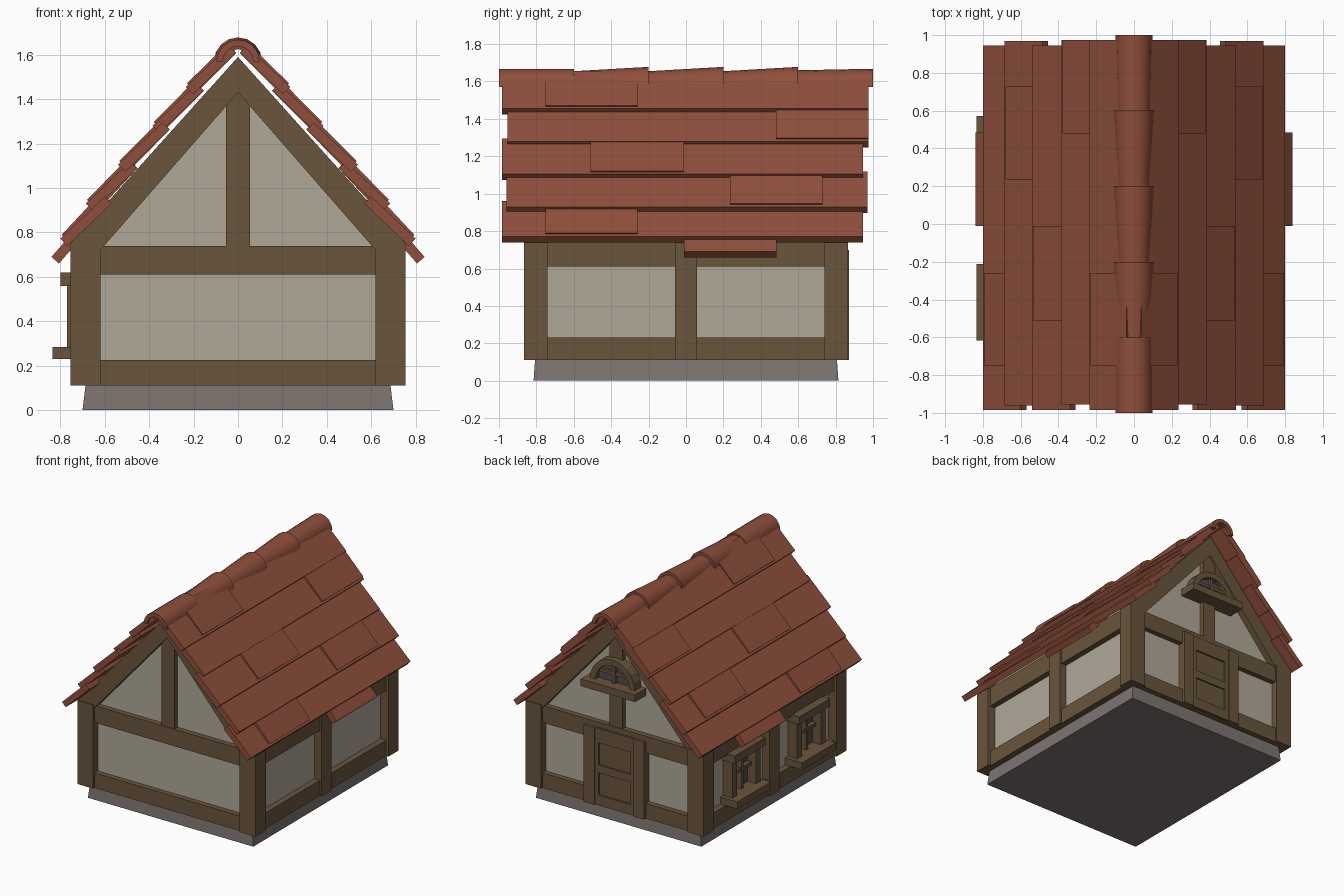
import bpy, bmesh, math

if "Cube" in bpy.data.objects:
    bpy.data.objects.remove(bpy.data.objects["Cube"])


def material(name, hexcode):
    m = bpy.data.materials.new(name)
    srgb = [int(hexcode[i:i + 2], 16) / 255 for i in (0, 2, 4)]
    m.diffuse_color = [((c + 0.055) / 1.055) ** 2.4 for c in srgb] + [1]
    m.use_nodes = True
    m.node_tree.nodes["Principled BSDF"].inputs["Base Color"].default_value = m.diffuse_color
    return m


WOOD = material("brown timber", "6a553c")
PLASTER = material("pale plaster", "b0a898")
ROOF = material("red roof tile", "8f4f3c")
STONE = material("grey stone", "7d7471")
GLASS = material("dark glass", "514c50")


def prism(bm, pts, y0, y1, s=1):
    """Extrude an xz outline from y0 to y1, mirrored in x when s = -1."""
    a = [bm.verts.new((s * x, y0, z)) for x, z in pts]
    b = [bm.verts.new((s * x, y1, z)) for x, z in pts]
    bm.faces.new(a)
    bm.faces.new(b[::-1])
    for i in range(len(pts)):
        j = (i + 1) % len(pts)
        bm.faces.new((a[i], b[i], b[j], a[j]))


def box(bm, x0, x1, y0, y1, z0, z1):
    prism(bm, [(x0, z0), (x1, z0), (x1, z1), (x0, z1)], y0, y1)


def finish(bm, name, mat):
    bmesh.ops.recalc_face_normals(bm, faces=bm.faces)
    me = bpy.data.meshes.new(name)
    bm.to_mesh(me)
    bm.free()
    me.materials.append(mat)
    ob = bpy.data.objects.new(name, me)
    bpy.context.collection.objects.link(ob)
    return ob


# Stone base, slightly tapered
bm = bmesh.new()
box(bm, -0.70, 0.70, -0.815, 0.815, 0, 0.115)
for v in bm.verts:
    if v.co.z > 0.1:
        v.co.x *= 0.98
        v.co.y *= 0.99
finish(bm, "stone_base", STONE)

# Plaster body with gables
bm = bmesh.new()
prism(bm, [(-0.69, 0.112), (0.69, 0.112), (0.69, 0.80), (0, 1.56), (-0.69, 0.80)], -0.81, 0.81)
finish(bm, "plaster_walls", PLASTER)

# Corner posts and side posts
bm = bmesh.new()
for s in (-1, 1):
    for t in (-1, 1):
        xs, ys = sorted((s * 0.62, s * 0.755)), sorted((t * 0.74, t * 0.865))
        box(bm, *xs, *ys, 0.11, 0.75)
    box(bm, *sorted((s * 0.62, s * 0.75)), -0.06, 0.06, 0.11, 0.76)
finish(bm, "wall_posts", WOOD)

# Horizontal beams
bm = bmesh.new()
for s in (-1, 1):
    xs = sorted((s * 0.66, s * 0.735))
    box(bm, *xs, -0.8, 0.8, 0.11, 0.23)
    box(bm, *xs, -0.8, 0.8, 0.61, 0.76)
    ys = sorted((s * 0.78, s * 0.85))
    box(bm, -0.7, 0.7, *ys, 0.11, 0.225)
    box(bm, -0.7, 0.7, *ys, 0.61, 0.74)
finish(bm, "wall_beams", WOOD)

# Gable rafters and king posts
bm = bmesh.new()
for t in (-1, 1):
    ys = sorted((t * 0.78, t * 0.86))
    for s in (-1, 1):
        prism(bm, [(0, 1.59), (0.755, 0.75), (0.755, 0.72), (0.62, 0.72), (0, 1.43)], *ys, s)
    ys = sorted((t * 0.78, t * 0.845))
    box(bm, -0.055, 0.055, *ys, 0.73, 1.45)
finish(bm, "gable_frame", WOOD)

# Roof tiles: each course has a top outer tip (x, z); some tiles hang one course lower
TIPS = [(0.10, 1.60), (0.235, 1.455), (0.385, 1.28), (0.54, 1.105), (0.685, 0.93), (0.80, 0.772), (0.84, 0.69)]
ENDS = [None, (-0.985, 0.975), (-0.955, 0.975), (-0.985, 0.945), (-0.96, 0.97), (-0.985, 0.945)]
LOW = [(-0.75, -0.26), (0.48, 0.975), (-0.51, -0.01), (0.235, 0.73), (-0.75, -0.26), (-0.01, 0.485)]
THICK = 0.045


def tile(bm, start, tip, y0, y1, s):
    dx, dz = tip[0] - start[0], tip[1] - start[1]
    n = math.hypot(dx, dz)
    ox, oz = THICK * dz / n, -THICK * dx / n
    prism(bm, [start, tip, (tip[0] + ox, tip[1] + oz), (start[0] + ox, start[1] + oz)], y0, y1, s)


for s, side in ((-1, "left"), (1, "right")):
    bm = bmesh.new()
    for i, tip in enumerate(TIPS[:6]):
        start = (max(tip[0] - 0.20, 0.04), tip[1] + min(0.19, (tip[0] - 0.04) * 0.95))
        if i:
            tile(bm, start, tip, *ENDS[i], s)
        nxt = TIPS[i + 1]
        low_tip = nxt if i == 5 else (nxt[0] - 0.006, nxt[1] + 0.017)
        tile(bm, start, low_tip, *LOW[i], s)
    finish(bm, "roof_tiles_" + side, ROOF)

# Half-round ridge tiles, each flaring towards the back
bm = bmesh.new()
N = 8
for k in range(5):
    y0 = -1 + 0.4 * k
    r0, r1 = (0.098, 0.098) if k == 0 else (0.085, 0.108)
    if k == 4:
        r0, r1 = 0.09, 0.098
    rings = []
    for y, r in ((y0, r0), (y0 + 0.4, r1)):
        arc = [math.pi * i / N for i in range(N + 1)]
        pts = [(r * math.cos(a), r * math.sin(a)) for a in arc]
        q = r - 0.03
        pts += [(q * math.cos(a), q * math.sin(a)) for a in reversed(arc)]
        rings.append([bm.verts.new((x, y, 1.57 + z)) for x, z in pts])
    a, b = rings
    M = len(a)
    for i in range(M):
        j = (i + 1) % M
        bm.faces.new((a[i], b[i], b[j], a[j]))
    for ring in rings:
        for i in range(N):
            bm.faces.new((ring[i], ring[i + 1], ring[M - 2 - i], ring[M - 1 - i]))
ridge = finish(bm, "ridge_tiles", ROOF)
for p in ridge.data.polygons:
    p.use_smooth = abs(p.normal.y) < 0.5
bpy.context.view_layer.objects.active = ridge
ridge.select_set(True)
bpy.ops.object.shade_smooth_by_angle(angle=math.radians(35))

# Two windows in the left wall
for c, name in ((-0.415, "front"), (0.368, "back")):
    bm = bmesh.new()
    box(bm, -0.80, -0.68, c - 0.185, c + 0.185, 0.56, 0.62)
    box(bm, -0.835, -0.68, c - 0.203, c + 0.203, 0.23, 0.285)
    for t in (-1, 1):
        box(bm, -0.77, -0.68, *sorted((c + t * 0.115, c + t * 0.17)), 0.28, 0.565)
    box(bm, -0.735, -0.69, c - 0.013, c + 0.013, 0.28, 0.565)
    box(bm, -0.73, -0.69, c - 0.12, c + 0.12, 0.42, 0.445)
    finish(bm, name + "_window_frame", WOOD)
    bm = bmesh.new()
    box(bm, -0.698, -0.689, c - 0.12, c + 0.12, 0.28, 0.565)
    finish(bm, name + "_window_glass", GLASS)

# Back door: posts, recessed leaf and raised rails
bm = bmesh.new()
for s in (-1, 1):
    box(bm, *sorted((s * 0.165, s * 0.255)), 0.8, 0.872, 0.11, 0.70)
finish(bm, "door_posts", WOOD)
bm = bmesh.new()
box(bm, -0.17, 0.17, 0.8, 0.852, 0.112, 0.70)
for z0, z1 in ((0.112, 0.19), (0.36, 0.42), (0.59, 0.70)):
    box(bm, -0.17, 0.17, 0.84, 0.864, z0, z1)
for s in (-1, 1):
    box(bm, *sorted((s * 0.135, s * 0.17)), 0.84, 0.864, 0.112, 0.70)
finish(bm, "door_leaf", WOOD)

# Arched gable window at the back
Z0, R = 1.08, 0.19
bm = bmesh.new()
arc = [math.pi * i / 10 for i in range(11)]
for a, b in zip(arc, arc[1:]):
    prism(bm, [(r * math.cos(t), Z0 + r * math.sin(t))
               for r, t in ((R, a), (R, b), (R - 0.045, b), (R - 0.045, a))], 0.8, 0.89)
box(bm, -0.23, 0.23, 0.8, 0.945, 1.03, 1.085)
box(bm, -0.012, 0.012, 0.8, 0.875, Z0, Z0 + R - 0.02)
box(bm, -0.15, 0.15, 0.8, 0.87, Z0 + 0.065, Z0 + 0.088)
finish(bm, "arched_window_frame", WOOD)
bm = bmesh.new()
prism(bm, [(0.16 * math.cos(a), Z0 + 0.16 * math.sin(a)) for a in arc], 0.843, 0.852)
finish(bm, "arched_window_glass", GLASS)
